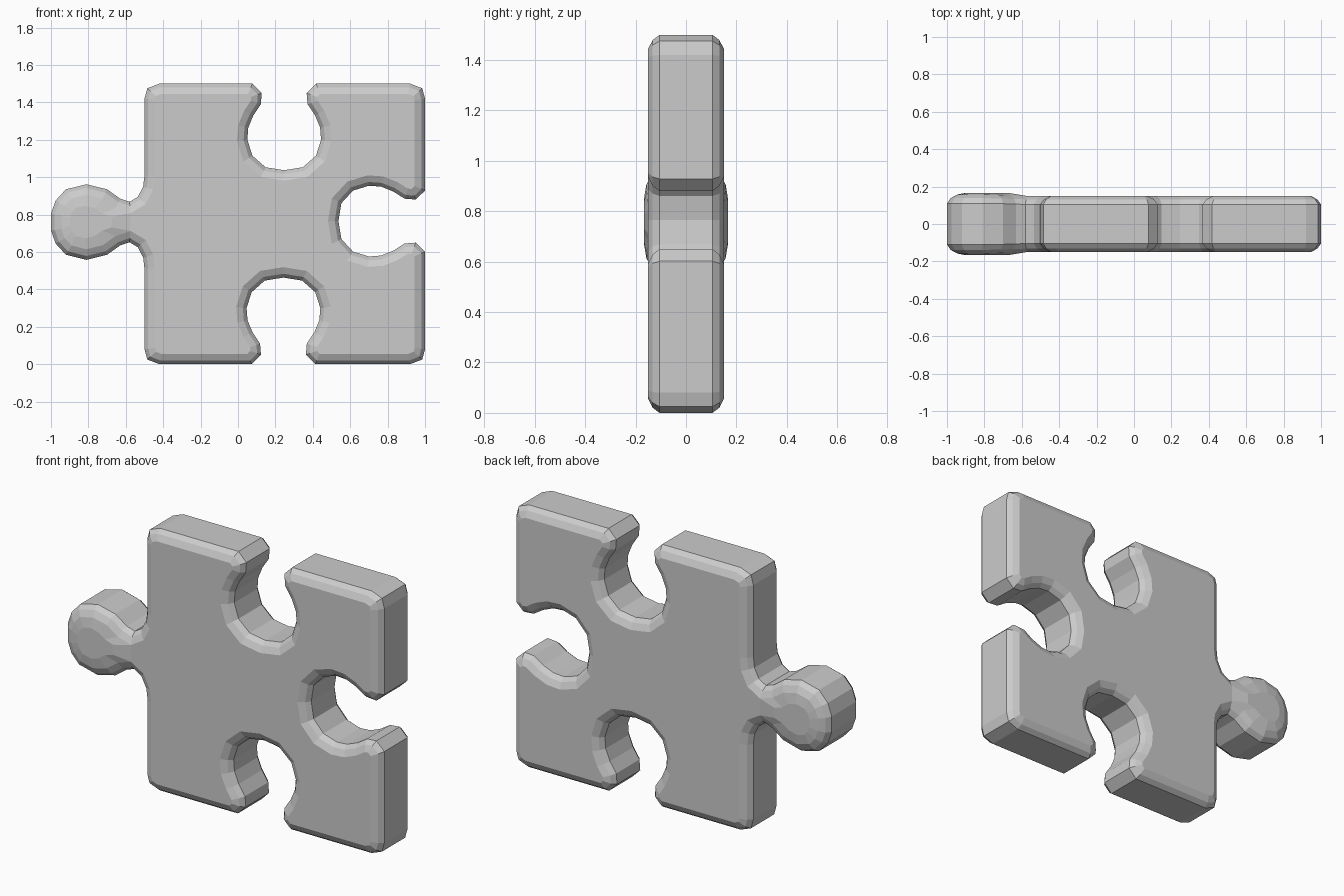
import bpy, bmesh
from mathutils import Vector

if "Cube" in bpy.data.objects:
    bpy.data.objects.remove(bpy.data.objects["Cube"])

CORNER = [(0, 0.08), (0.015, 0.025), (0.08, 0)]
SOCKET = [(0.17, 0), (0.12, 0.05), (0.125, 0.11), (0.165, 0.17), (0.192, 0.235), (0.197, 0.30),
          (0.17, 0.385), (0.10, 0.447), (0, 0.463)]          # half-width, depth
KNOB = [(-0.5, 0.25), (-0.507, 0.19), (-0.535, 0.135), (-0.58, 0.108), (-0.63, 0.125),
        (-0.7, 0.175), (-0.81, 0.202), (-0.92, 0.175), (-0.975, 0.115), (-1, 0.045)]
EDGE = [(0.055, 0.15), (0.02, 0.132), (0, 0.105)]           # inset, half thickness
KNOB_Z, NECK = 0.76, 3


def socket(origin, along, inward, scale=1.0):
    o, a, n = Vector(origin), Vector(along), Vector(inward)
    pts = [(-u, d) for u, d in SOCKET] + SOCKET[-2::-1]
    return [o + a * u * scale + n * d for u, d in pts]


def corner(x, z, sx, sz, flip):
    pts = [Vector((x + sx * a, z + sz * b)) for a, b in CORNER]
    return pts[::-1] if flip else pts


# Outline, counter-clockwise in x, z
outline = corner(-0.5, 0, 1, 1, False)
outline += socket((0.243, 0), (1, 0), (0, 1))
outline += corner(1, 0, -1, 1, True)
outline += socket((1, 0.765), (0, 1), (-1, 0), 0.96)
outline += corner(1, 1.5, -1, -1, False)
outline += socket((0.247, 1.5), (-1, 0), (0, -1))
outline += corner(-0.5, 1.5, 1, -1, True)
k0 = len(outline)
outline += [Vector((x, KNOB_Z + h)) for x, h in KNOB]
outline += [Vector((x, KNOB_Z - h)) for x, h in reversed(KNOB)]
neck_a, neck_b = k0 + NECK, k0 + 2 * len(KNOB) - 1 - NECK


def inset(points, d):
    out = []
    for i, p in enumerate(points):
        e1 = (p - points[i - 1]).normalized()
        e2 = (points[(i + 1) % len(points)] - p).normalized()
        n1, n2 = Vector((-e1.y, e1.x)), Vector((-e2.y, e2.x))
        out.append(p + (n1 + n2) * d / (1 + n1.dot(n2)))
    return out


# Body with rounded rims
bm = bmesh.new()
levels = [(d, -y) for d, y in EDGE] + [(d, y) for d, y in reversed(EDGE)]
rings = []
for d, y in levels:
    ring = []
    for p, q in zip(outline, inset(outline, d)):
        swell = 1 + 0.05 * min(1, max(0, (-0.6 - p.x) / 0.15))
        ring.append(bm.verts.new((q.x, y * swell, q.y)))
    rings.append(ring)
n = len(outline)
for a, b in zip(rings, rings[1:]):
    for i in range(n):
        j = (i + 1) % n
        bm.faces.new((a[i], a[j], b[j], b[i]))

# Flat front and back, with a slightly swollen knob
for ring, side in ((rings[0], -1), (rings[-1], 1)):
    knob = ring[neck_a:neck_b + 1]
    bm.faces.new(ring[:neck_a + 1] + ring[neck_b:])
    inner = [bm.verts.new((-0.83 + (v.co.x + 0.83) * 0.6, side * 0.167,
                           KNOB_Z + (v.co.z - KNOB_Z) * 0.6)) for v in knob]
    m = len(knob)
    for i in range(m):
        j = (i + 1) % m
        bm.faces.new((knob[i], knob[j], inner[j], inner[i]))
    bm.faces.new(inner)

bmesh.ops.recalc_face_normals(bm, faces=bm.faces)
mesh = bpy.data.meshes.new("puzzle_piece")
bm.to_mesh(mesh)
bm.free()
obj = bpy.data.objects.new("puzzle_piece", mesh)
bpy.context.collection.objects.link(obj)
